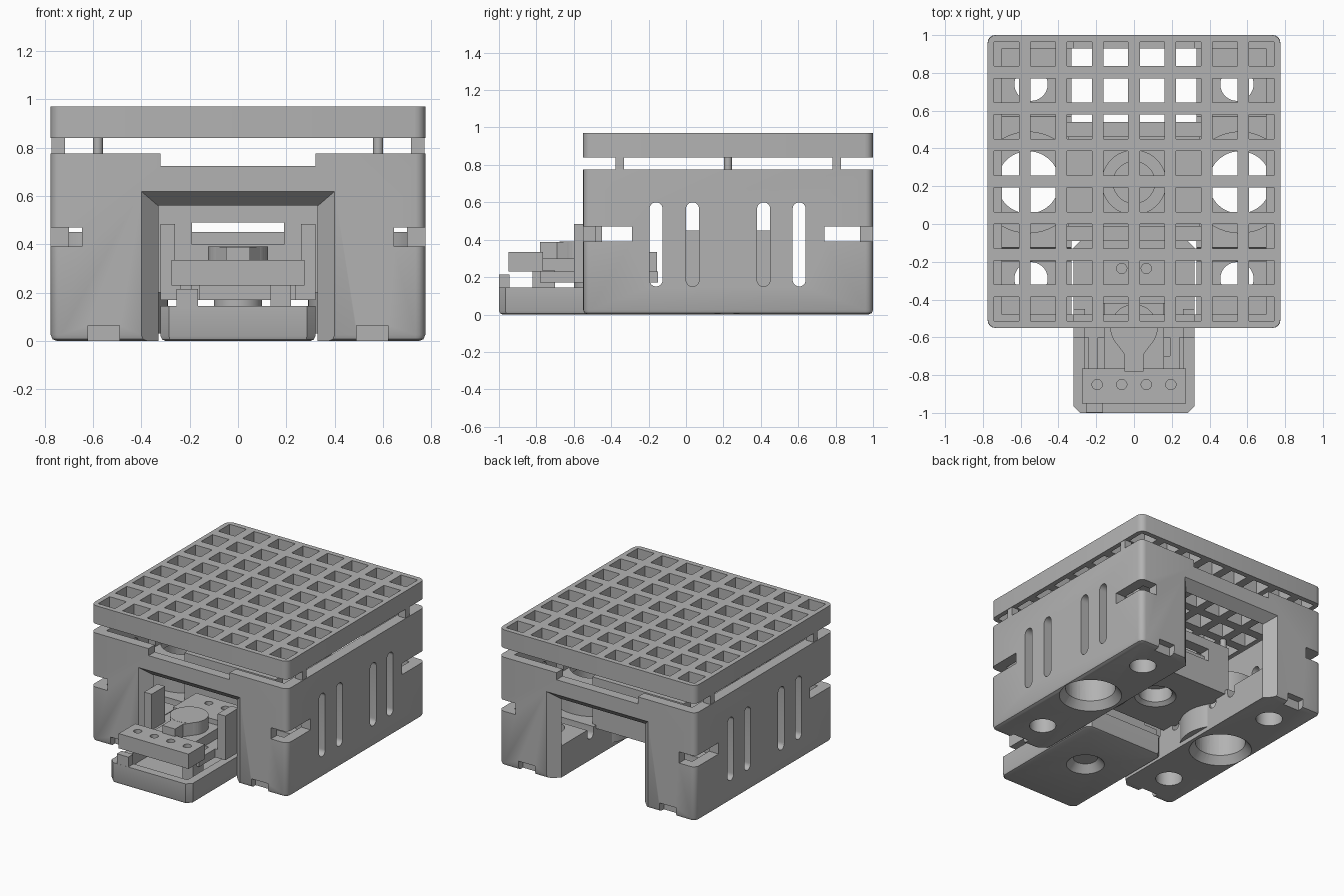
import bpy, bmesh, math
from mathutils import Matrix

cube = bpy.data.objects.get("Cube")
if cube:
    bpy.data.objects.remove(cube, do_unlink=True)

GREY = (0.45, 0.45, 0.45, 1)
mat = bpy.data.materials.new("plain_grey")
mat.use_nodes = True
mat.diffuse_color = GREY
mat.node_tree.nodes["Principled BSDF"].inputs["Base Color"].default_value = GREY
parts = []


def add(name, bm, keep=True):
    bmesh.ops.recalc_face_normals(bm, faces=bm.faces[:])
    me = bpy.data.meshes.new(name)
    bm.to_mesh(me)
    bm.free()
    me.materials.append(mat)
    ob = bpy.data.objects.new(name, me)
    bpy.context.collection.objects.link(ob)
    ob.hide_render = not keep
    if keep:
        parts.append(ob)
    return ob


def add_box(bm, x, y, z):
    m = Matrix.Translation([(a + b) / 2 for a, b in (x, y, z)])
    m = m @ Matrix.Diagonal([b - a for a, b in (x, y, z)] + [1])
    bmesh.ops.create_cube(bm, size=1, matrix=m)


def box(name, x, y, z, keep=True, corner=0, foot=0, seg=4):
    bm = bmesh.new()
    add_box(bm, x, y, z)
    if corner:
        up = [e for e in bm.edges if abs(e.verts[0].co.z - e.verts[1].co.z) > 1e-4]
        bmesh.ops.bevel(bm, geom=up, offset=corner, segments=seg, profile=0.5, affect='EDGES')
    if foot:
        low = [e for e in bm.edges if max(v.co.z for v in e.verts) < z[0] + 1e-4]
        bmesh.ops.bevel(bm, geom=low, offset=foot, segments=2, profile=0.5, affect='EDGES')
    return add(name, bm, keep)


def cyl(name, x, y, z, r, r_top=None, keep=True):
    bm = bmesh.new()
    m = Matrix.Translation((x, y, (z[0] + z[1]) / 2))
    bmesh.ops.create_cone(bm, cap_ends=True, segments=48, radius1=r, depth=z[1] - z[0],
                          radius2=r if r_top is None else r_top, matrix=m)
    return add(name, bm, keep)


def prism(name, pts, offset, keep=True):
    bm = bmesh.new()
    f = bm.faces.new([bm.verts.new(p) for p in pts])
    g = bmesh.ops.extrude_face_region(bm, geom=[f])
    bmesh.ops.translate(bm, vec=offset, verts=[v for v in g['geom'] if isinstance(v, bmesh.types.BMVert)])
    return add(name, bm, keep)


def cut(ob, cutters):
    for c in cutters:
        mod = ob.modifiers.new("cut", 'BOOLEAN')
        mod.operation, mod.solver, mod.object = 'DIFFERENCE', 'EXACT', c
    dg = bpy.context.evaluated_depsgraph_get()
    me = bpy.data.meshes.new_from_object(ob.evaluated_get(dg))
    ob.modifiers.clear()
    ob.data = me
    for c in cutters:
        bpy.data.objects.remove(c, do_unlink=True)


def cbox(x, y, z):
    return box("cutter", x, y, z, keep=False)


def ccyl(x, y, z, r, r_top=None):
    return cyl("cutter", x, y, z, r, r_top, keep=False)


def slot(y, z0, z1, r):
    # upright slot with round ends, running across the whole width
    pts = []
    for i in range(26):
        a = math.pi * (i % 13) / 12 + (math.pi if i > 12 else 0)
        pts.append((-1, y + r * math.cos(a), (z1 - r if i < 13 else z0 + r) + r * math.sin(a)))
    return prism("cutter", pts, (2, 0, 0), keep=False)


def flare(side):
    # wedge that widens the doorway toward the outside
    y_out, y_in = MID + side * 0.845, MID + side * 0.695
    ring = [(y_out, 0.47, 0.68), (y_in, 0.32, 0.55)]
    bm = bmesh.new()
    a, b = [[bm.verts.new(p) for p in ((-w, y, -0.1), (w, y, -0.1), (w, y, h), (-w, y, h))]
            for y, w, h in ring]
    bm.faces.new(a)
    bm.faces.new(b)
    for i in range(4):
        j = (i + 1) % 4
        bm.faces.new((a[i], a[j], b[j], b[i]))
    return add("cutter", bm, False)


MID = 0.225           # middle of the housing along y
W, HALF = 0.775, 0.775
SIDES = (-1, 1)


def span(c, h):
    return (c - h, c + h)


# Housing: hollow box with a doorway through front and back
housing = box("housing", (-W, W), span(MID, HALF), (0, 0.775), corner=0.04, foot=0.025)
cuts = [cbox((-0.70, 0.70), span(MID, 0.705), (0.225, 1)),
        cbox((-0.33, 0.33), span(MID, 1), (-0.1, 0.56)),
        cbox((-0.32, 0.32), span(MID, 1), (0.725, 1)),
        flare(-1), flare(1)]
cuts += [slot(y, 0.15, 0.60, 0.035) for y in (-0.16, 0.035, 0.415, 0.605)]
for sx in SIDES:
    cuts += [ccyl(sx * 0.56, 0.22, (-0.1, 0.4), 0.165),
             ccyl(sx * 0.56, 0.22, (-0.02, 0.06), 0.222, 0.16)]
    for sy in SIDES:
        cuts += [cbox(span(sx * 0.745, 0.10), span(MID + sy * 0.69, 0.175), (0.39, 0.47)),
                 cbox(span(sx * 0.555, 0.065), span(MID + sy * 0.80, 0.075), (-0.1, 0.065)),
                 ccyl(sx * 0.545, 0.225 + sy * 0.515, (-0.1, 0.4), 0.088)]
cut(housing, cuts)

# Round side towers bulging into the tunnel
for sx in SIDES:
    tower = cyl("tower", sx * 0.56, 0.22, (0.03, 0.45), 0.27)
    cut(tower, [cbox(span(sx * 0.901, 0.2), (-0.5, 1), (-0.1, 1)),
                ccyl(sx * 0.56, 0.22, (-0.1, 1), 0.165),
                ccyl(sx * 0.56, 0.22, (-0.02, 0.06), 0.222, 0.16)])

# Central bridge with sockets above and below
bridge = box("bridge", (-0.35, 0.35), (-0.05, 0.50), (0.20, 0.45))
cut(bridge, [ccyl(0, 0.22, (0.42, 0.6), 0.17), ccyl(0, 0.22, (0.36, 0.6), 0.11),
             ccyl(0, 0.22, (0.1, 0.32), 0.11), ccyl(0, 0.22, (0.19, 0.23), 0.15, 0.10)])

# Inner door frames at both ends of the bridge
for y in (-0.05, 0.50):
    frame = box("inner_frame", (-0.36, 0.36), span(y, 0.04), (0.20, 0.56))
    cut(frame, [cbox((-0.19, 0.19), span(y, 0.1), (0.40, 0.49))])

# Grid lid
lid = box("grid_lid", (-W, W), span(MID, HALF), (0.84, 0.97), corner=0.045)
bm = bmesh.new()
for i in range(8):
    for j in range(8):
        add_box(bm, span((i - 3.5) * 0.193, 0.066), span(MID + (j - 3.5) * 0.193, 0.064), (0.7, 1.1))
cut(lid, [add("cutter", bm, False)])

# Lid supports
for sx in SIDES:
    cyl("lid_post", sx * 0.58, 0.225, (0.70, 0.845), 0.021)
    for sy in SIDES:
        box("rim_post", span(sx * 0.744, 0.028), span(MID + sy * 0.58, 0.023), (0.77, 0.842))

# Sliding tray
tray = box("tray", (-0.32, 0.32), (-1, -0.09), (0, 0.145), corner=0.035, foot=0.02, seg=1)
cut(tray, [cbox((-0.26, 0.26), (-0.94, -0.2), (0.06, 0.3)),
           ccyl(0, -0.5, (-0.1, 0.2), 0.08), ccyl(0, -0.5, (-0.01, 0.05), 0.135, 0.08)])
box("tray_tab", (-0.255, -0.165), (-0.999, -0.945), (0.10, 0.215))
box("tray_stop", (0.135, 0.22), (-0.82, -0.70), (0.05, 0.235))

# Carriage riding over the tray
cyl("spindle", 0, -0.5, (0.05, 0.2), 0.10)
box("carriage_core", (-0.16, 0.16), (-0.78, -0.4), (0.17, 0.30))
box("carriage_deck", (-0.32, 0.32), (-0.60, -0.15), (0.17, 0.23))
rear = box("carriage_rear", (-0.22, 0.22), (-0.42, -0.155), (0.20, 0.335))
cut(rear, [ccyl(sx * 0.065, -0.235, (0.25, 0.5), 0.027) for sx in SIDES])
for sx in SIDES:
    box("carriage_arm", span(sx * 0.29, 0.03), (-0.60, -0.45), (0.17, 0.485))
    box("carriage_rail", span(sx * 0.215, 0.025), (-0.78, -0.40), (0.17, 0.23))

# Front block with four holes
block = box("front_block", (-0.275, 0.275), (-0.95, -0.765), (0.23, 0.335))
cut(block, [ccyl((i - 1.5) * 0.13, -0.85, (0.15, 0.5), 0.027) for i in range(4)])

# Key-shaped rotor plate
cyl("rotor_disc", 0, -0.55, (0.28, 0.39), 0.125)
prism("rotor_neck", [(-0.05, -0.78, 0.28), (0.05, -0.78, 0.28), (0.05, -0.69, 0.28),
                     (0.11, -0.61, 0.28), (-0.11, -0.61, 0.28), (-0.05, -0.69, 0.28)], (0, 0, 0.109))

# Shading
bpy.ops.object.select_all(action='DESELECT')
for ob in parts:
    ob.select_set(True)
bpy.context.view_layer.objects.active = housing
bpy.ops.object.shade_smooth_by_angle(angle=math.radians(30))
